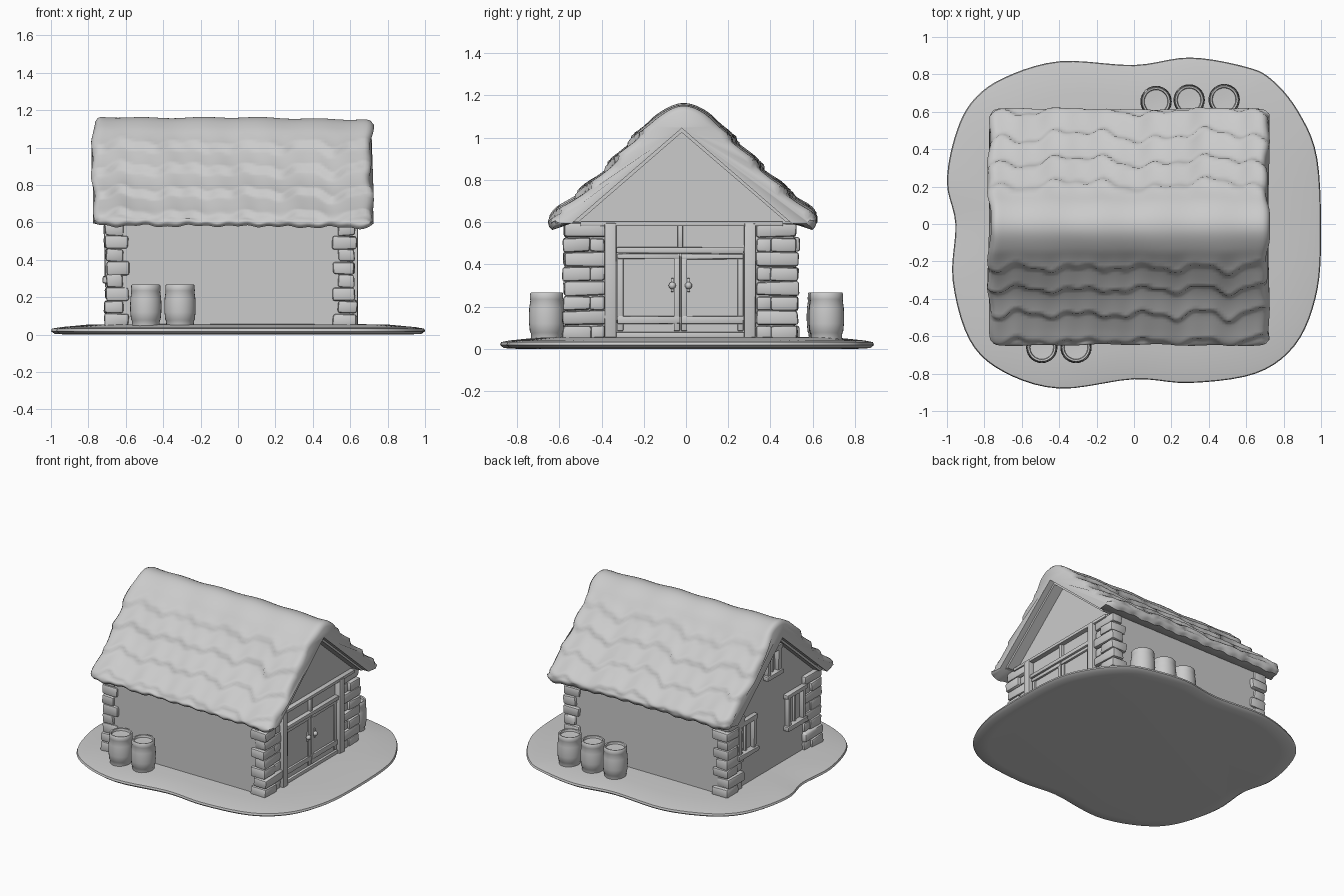
import bpy, bmesh, math, random
from mathutils import Vector
from mathutils.geometry import interpolate_bezier

if "Cube" in bpy.data.objects:
    bpy.data.objects.remove(bpy.data.objects["Cube"])

random.seed(4)
MAT = bpy.data.materials.new("plain_grey")
MAT.diffuse_color = (0.6, 0.6, 0.6, 1)
MAT.use_nodes = True
MAT.node_tree.nodes["Principled BSDF"].inputs["Base Color"].default_value = MAT.diffuse_color


def finish(bm, name, angle=35):
    """Turn a bmesh into a named, shaded object."""
    bmesh.ops.recalc_face_normals(bm, faces=bm.faces)
    me = bpy.data.meshes.new(name)
    bm.to_mesh(me)
    bm.free()
    me.materials.append(MAT)
    ob = bpy.data.objects.new(name, me)
    bpy.context.collection.objects.link(ob)
    bpy.ops.object.select_all(action='DESELECT')
    ob.select_set(True)
    bpy.context.view_layer.objects.active = ob
    bpy.ops.object.shade_smooth_by_angle(angle=math.radians(angle))
    return ob


def add_box(bm, x, y, z, bevel=0.0, jitter=0.0):
    """Add a box given (min, max) pairs, with optional rounding and wobble."""
    vs = bmesh.ops.create_cube(bm, size=1)['verts']
    for v in vs:
        v.co = Vector([sum(r) / 2 + c * (r[1] - r[0]) + random.uniform(-jitter, jitter)
                       for r, c in zip((x, y, z), v.co)])
    if bevel:
        edges = list({e for v in vs for e in v.link_edges})
        bmesh.ops.bevel(bm, geom=edges, offset=bevel, segments=2, profile=0.5, affect='EDGES')


def loft(rings, name, angle=35, closed=True):
    """Skin a list of equal rings and cap both ends."""
    bm = bmesh.new()
    vr = [[bm.verts.new(p) for p in r] for r in rings]
    n = len(rings[0])
    for a, b in zip(vr, vr[1:]):
        for i in range(n):
            bm.faces.new((a[i], a[(i + 1) % n], b[(i + 1) % n], b[i]))
    bm.faces.new(vr[0])
    bm.faces.new(vr[-1])
    return finish(bm, name, angle)


def smooth_path(pts, closed, steps):
    """Sample a smooth curve through the points."""
    pts = [Vector((*p, 0)) for p in pts]
    n, out = len(pts), []
    for i in range(n if closed else n - 1):
        p0, p1, p2, p3 = [pts[k % n] if closed else pts[min(max(k, 0), n - 1)]
                          for k in (i - 1, i, i + 1, i + 2)]
        out += interpolate_bezier(p1, p1 + (p2 - p0) / 6, p2 - (p3 - p1) / 6, p2, steps + 1)[:-1]
    return out if closed else out + [pts[-1]]


# Ground slab with an irregular outline
outline = smooth_path([
    (-1, .22), (-.96, .46), (-.87, .65), (-.7, .78), (-.4, .87), (0, .85), (.3, .89), (.6, .84),
    (.74, .77), (.88, .6), (.98, .35), (1, -.1), (.97, -.4), (.86, -.65), (.65, -.8), (.3, -.85),
    (0, -.83), (-.4, -.88), (-.7, -.79), (-.88, -.62), (-.97, -.3), (-.955, 0)], True, 5)
loft([[(p.x * s, p.y * s, z) for p in outline] for s, z in
      ((.9, 0), (.98, .004), (1, .018), (.995, .032), (.95, .04), (.8, .054), (.5, .058))],
     "ground", 50)

# House body: pentagon profile run along x
loft([[(x, y, z) for y, z in ((-.56, .04), (.51, .04), (.51, .61), (-.02, 1.07), (-.56, .61))]
      for x in (-.68, .60)], "house_walls", 20)

# Thatched roof: thick profile with stepped, ragged courses
outer = smooth_path([(-.63, .585), (-.645, .62), (-.56, .70), (-.46, .785), (-.36, .88), (-.25, 1.0),
                     (-.13, 1.115), (-.02, 1.165), (.09, 1.13), (.21, 1.015), (.33, .895),
                     (.43, .80), (.53, .715), (.615, .63), (.595, .585)], False, 7)
inner = [Vector((y, z, 0)) for y, z in ((.50, .595), (.24, .82), (-.02, 1.045), (-.28, .82), (-.54, .595))]
X0, X1, NX = -.775, .715, 90


def thatch_offset(x, y, z):
    """Sawtooth courses whose edges wander along the roof."""
    side = 1 if y > -.02 else 2.3
    wander = .022 * math.sin(9 * x * side + 1) + .014 * math.sin(23 * x + 2 * side) + .008 * math.sin(47 * x)
    fade = min(1, max(0, (1.1 - z) / .1)) * min(1, max(0, (z - .6) / .06))
    t = ((1.13 - z + wander) / .125) % 1
    step = t ** 1.6 if t < .88 else (1 - t) / .12 * .82
    return .026 * (step - .4) * fade + .006 * math.sin(13 * x + 11 * z) * math.sin(7 * x - 5 * z)


rings = []
for i in range(NX + 1):
    u = i / NX
    x = X0 + (X1 - X0) * u
    d = min(x - X0, X1 - x)
    shrink = .03 * (1 - math.sqrt(1 - (1 - min(d / .05, 1)) ** 2))
    ring = []
    for k, p in enumerate(outer):
        t = outer[min(k + 1, len(outer) - 1)] - outer[max(k - 1, 0)]
        nrm = Vector((-t.y, t.x, 0)).normalized()
        q = p + nrm * (thatch_offset(x, p.x, p.y) - shrink)
        droop = .008 * math.sin(41 * x) * math.sin(17 * x) if q.y < .62 else 0
        bulge = .014 * math.sin(11 * p.y + 2) * math.sin(23 * p.y) * (abs(u - .5) * 2) ** 12
        ring.append((x + bulge, q.x, q.y + droop - .012 * u))
    rings.append(ring + [(x, p.x, p.y) for p in inner])
loft(rings, "thatched_roof", 55)

# Inner thatch lips following the gables
for xa, xb, name in ((.60, .675, "front_gable_lip"), (-.735, -.67, "back_gable_lip")):
    band = [(-.555, .60), (-.02, 1.06), (.52, .60), (.475, .60), (-.02, 1.025), (-.51, .60)]
    loft([[(x, y, z) for y, z in band] for x in (xa, xb)], name)

# Corner stones, alternating long and short
for cx, sx in ((-.71, 1), (.63, -1)):
    for cy, sy in ((-.58, 1), (.53, -1)):
        bm = bmesh.new()
        for k in range(8):
            z0 = .045 + k * .069
            lx, ly = ((.125, .13), (.095, .20))[k % 2]
            ox, oy = random.uniform(-.008, .008), random.uniform(-.008, .008)
            xs = sorted((cx + ox, cx + sx * lx))
            ys = sorted((cy + oy, cy + sy * ly))
            add_box(bm, xs, ys, (z0, z0 + .068), .013, .005)
            # smaller filler stone beside the short course
            if k % 2 == 0:
                xf = sorted((cx + sx * .012, cx + sx * .07))
                yf = sorted((cy + sy * .125, cy + sy * .195))
                add_box(bm, xf, yf, (z0 + .002, z0 + .066), .012, .004)
        finish(bm, "corner_stones", 40)

# Door frame: posts, tie beam, lintel, sill and transom mullion
bm = bmesh.new()
for y in ((-.385, -.33), (.275, .33)):
    add_box(bm, (.58, .64), y, (.045, .595), .006, .002)
add_box(bm, (.58, .635), (-.5, .46), (.582, .605), .004)
add_box(bm, (.58, .632), (-.33, .275), (.452, .482), .005, .002)
add_box(bm, (.58, .625), (-.33, .275), (.05, .08), .005)
add_box(bm, (.58, .622), (-.04, -.015), (.48, .585), .004)
finish(bm, "door_frame")

# Double door leaves with rails and stiles
for y0, y1, yh in ((-.325, -.029), (-.023, .272)) and ((-.325, -.029, -.065), (-.023, .272, .012)):
    bm = bmesh.new()
    add_box(bm, (.59, .607), (y0, y1), (.08, .452))
    for ya, yb in ((y0, y0 + .028), (y1 - .028, y1)):
        add_box(bm, (.6, .617), (ya, yb), (.085, .45), .004)
    for za, zb in ((.12, .155), (.425, .45)):
        add_box(bm, (.6, .621), (y0, y1), (za, zb), .004, .002)
    finish(bm, "door_leaf")
    bm = bmesh.new()
    bmesh.ops.create_uvsphere(bm, u_segments=12, v_segments=8, radius=.017)
    bmesh.ops.translate(bm, verts=bm.verts, vec=(.622, yh, .30))
    add_box(bm, (.605, .622), (yh - .007, yh + .007), (.27, .335), .003)
    finish(bm, "door_handle")

# Windows in the back gable: casing, sill and mullion
for y, z, w, h in ((.29, .41, .10, .125), (-.28, .41, .10, .125), (-.02, .845, .075, .10)):
    bm = bmesh.new()
    for s in (-1, 1):
        ys = sorted((y + s * w, y + s * (w - .03)))
        add_box(bm, (-.712, -.67), ys, (z - h, z + h), .005, .003)
    add_box(bm, (-.716, -.67), (y - w - .015, y + w + .015), (z + h - .025, z + h + .01), .005, .003)
    add_box(bm, (-.722, -.67), (y - w - .015, y + w + .015), (z - h - .01, z - h + .025), .005, .003)
    add_box(bm, (-.695, -.67), (y - .009, y + .009), (z - h, z + h), .003)
    finish(bm, "window_frame")

# Barrels: one revolved profile with a bulge, hoops and recessed lid
profile = ((.066, .04), (.073, .045), (.075, .075), (.079, .08), (.083, .12), (.084, .155), (.082, .195),
           (.077, .23), (.079, .235), (.078, .262), (.074, .267), (.065, .265), (.062, .25), (.02, .248))
for x, y in ((-.493, -.66), (-.31, -.66), (.118, .655), (.295, .663), (.482, .665)):
    loft([[(x + r * math.cos(a), y + r * math.sin(a), z)
           for a in (math.tau * i / 28 for i in range(28))] for r, z in profile], "barrel", 40)
